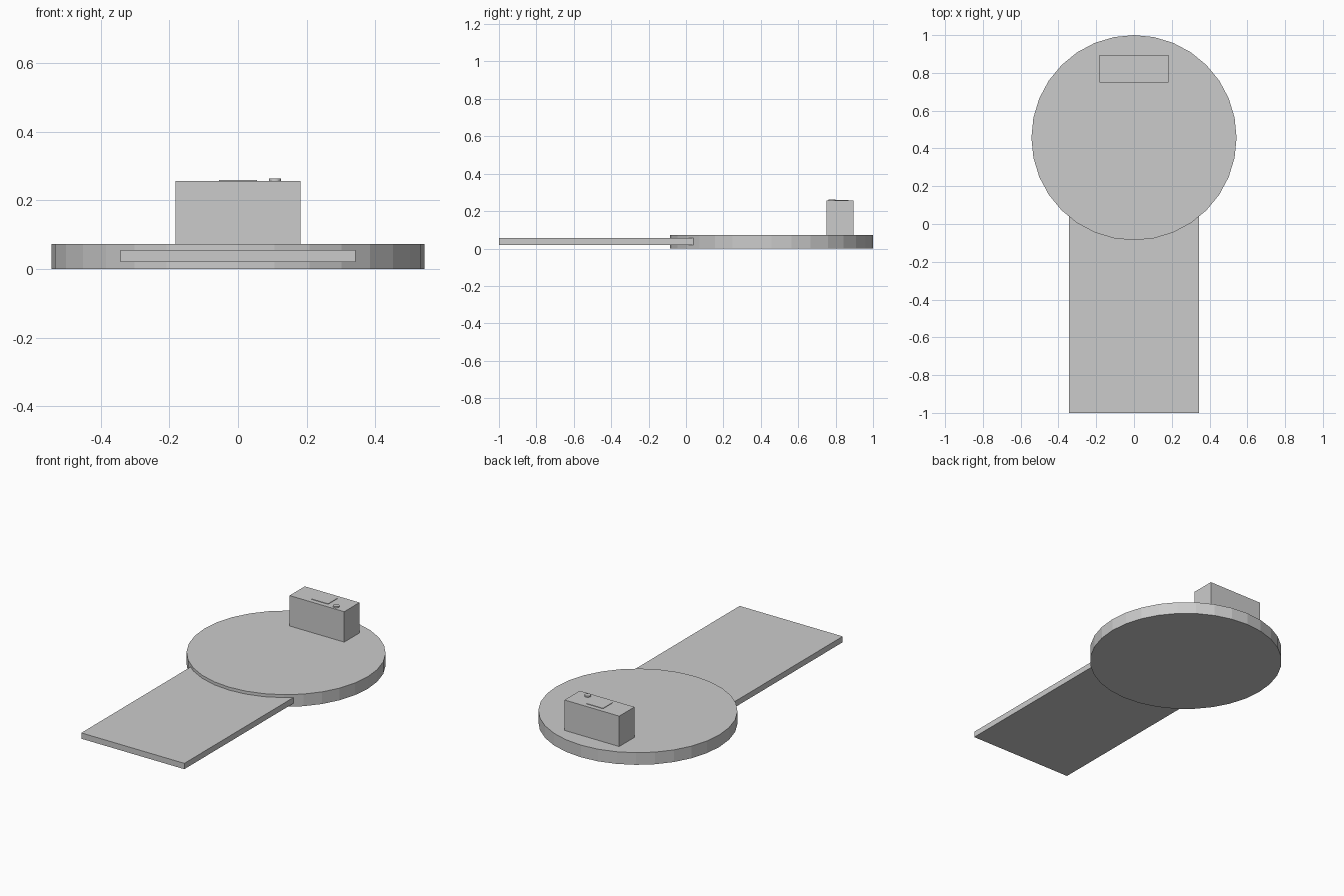
import bpy

if "Cube" in bpy.data.objects:
    bpy.data.objects.remove(bpy.data.objects["Cube"])


def box(name, x, y, z):
    """Box spanning the given (min, max) ranges."""
    spans = (x, y, z)
    bpy.ops.mesh.primitive_cube_add(size=1, location=[(a + b) / 2 for a, b in spans])
    ob = bpy.context.object
    ob.name = name
    ob.scale = [b - a for a, b in spans]
    bpy.ops.object.transform_apply(location=False, rotation=False, scale=True)
    return ob


def disc(name, x, y, z, radius, sides=32):
    """Flat-faced cylinder between two heights."""
    bpy.ops.mesh.primitive_cylinder_add(
        vertices=sides, radius=radius, depth=z[1] - z[0],
        location=(x, y, (z[0] + z[1]) / 2))
    bpy.context.object.name = name
    return bpy.context.object


# Round platform with the flat plank let into its rim
disc("round_platform", 0, 0.457, (0, 0.073), 0.543)
box("entry_plank", (-0.343, 0.343), (-1, 0.04), (0.02, 0.055))

# Control box at the back of the platform
box("control_box", (-0.182, 0.182), (0.75, 0.895), (0.073, 0.256))
box("screen", (-0.055, 0.055), (0.778, 0.868), (0.25, 0.259))
disc("knob", 0.108, 0.78, (0.25, 0.263), 0.018)
